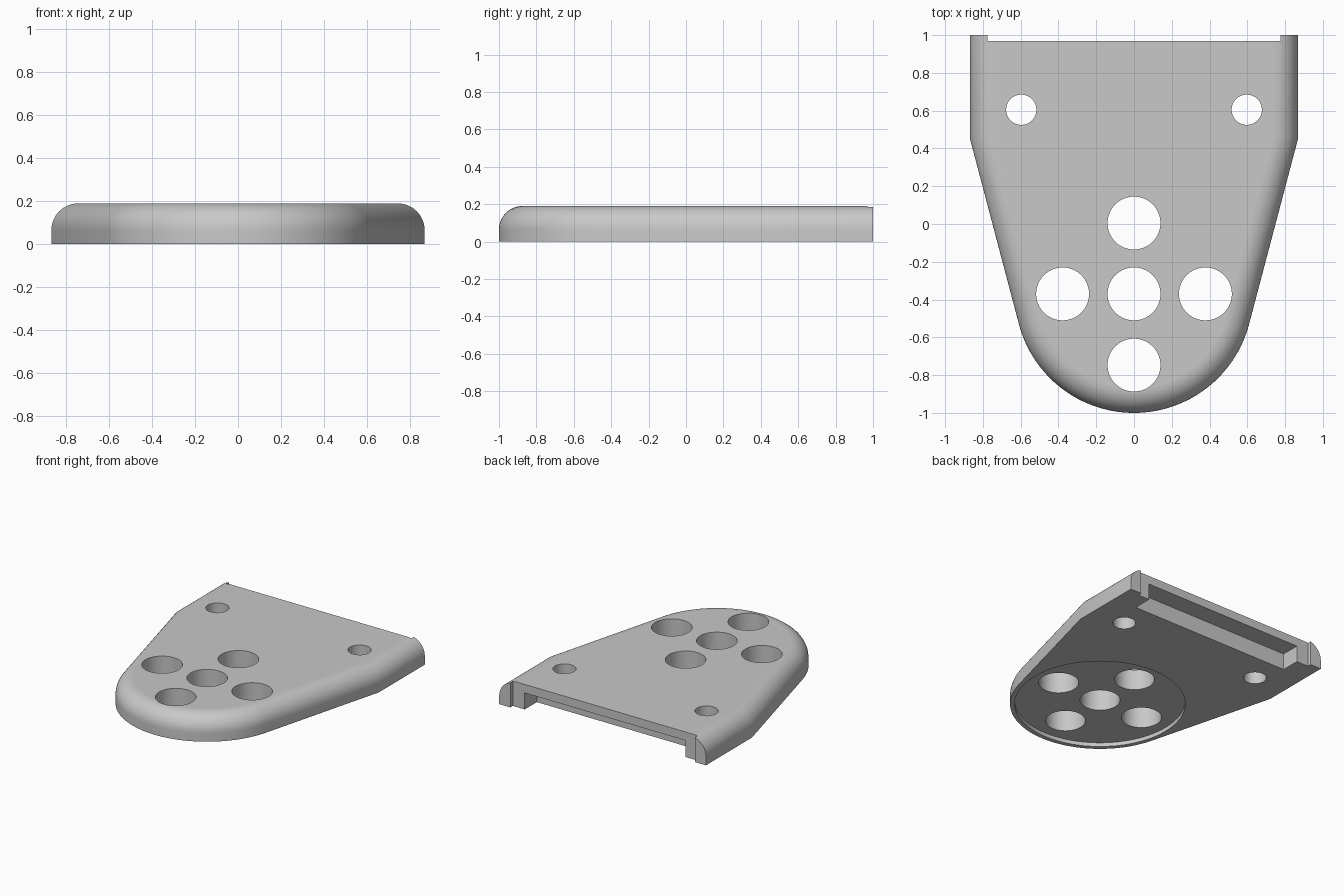
import bpy, bmesh, math

if "Cube" in bpy.data.objects:
    bpy.data.objects.remove(bpy.data.objects["Cube"], do_unlink=True)

HALF_W, SHOULDER_Y, BACK_Y = 0.868, 0.45, 1.0
NOSE_Y, NOSE_R = -0.37, 0.63
HEIGHT, FILLET = 0.19, 0.125
ARC_STEPS, FILLET_STEPS = 64, 12

grey = bpy.data.materials.new("plain grey")
grey.use_nodes = True
colour = (0.58, 0.58, 0.58, 1)
grey.diffuse_color = colour
grey.node_tree.nodes["Principled BSDF"].inputs["Base Color"].default_value = colour

# Angle at which the tapered side meets the round nose
rise = SHOULDER_Y - NOSE_Y
tangent = math.atan2(rise, HALF_W) - math.acos(NOSE_R / math.hypot(HALF_W, rise))


def outline(inset):
    """Plate outline moved inwards by inset, with the back edge kept in place."""
    r, x = NOSE_R - inset, HALF_W - inset
    shoulder = NOSE_Y + (r - math.cos(tangent) * x) / math.sin(tangent)
    points = [(-x, BACK_Y), (-x, shoulder)]
    start, sweep = math.pi - tangent, math.pi + 2 * tangent
    for i in range(ARC_STEPS + 1):
        a = start + sweep * i / ARC_STEPS
        points.append((r * math.cos(a), NOSE_Y + r * math.sin(a)))
    return points + [(x, shoulder), (x, BACK_Y)]


def new_object(name, bm):
    bmesh.ops.recalc_face_normals(bm, faces=bm.faces)
    mesh = bpy.data.meshes.new(name)
    bm.to_mesh(mesh)
    bm.free()
    mesh.materials.append(grey)
    obj = bpy.data.objects.new(name, mesh)
    bpy.context.collection.objects.link(obj)
    return obj


# Solid plate with a rounded upper edge
bm = bmesh.new()
levels = [(0, 0)]
for i in range(FILLET_STEPS + 1):
    a = math.pi / 2 * i / FILLET_STEPS
    levels.append((FILLET * (1 - math.cos(a)), HEIGHT - FILLET * (1 - math.sin(a))))
rings = [[bm.verts.new((x, y, z)) for x, y in outline(d)] for d, z in levels]
for low, high in zip(rings, rings[1:]):
    for i in range(len(low) - 1):
        bm.faces.new((low[i], low[i + 1], high[i + 1], high[i]))
bm.faces.new(rings[0])
bm.faces.new(rings[-1])
bm.faces.new([r[0] for r in rings] + [r[-1] for r in reversed(rings)])
plate = new_object("mounting_plate", bm)


def cut(bm):
    """Subtract a closed shape from the plate."""
    cutter = new_object("cutter", bm)
    cutter.hide_render = True
    mod = plate.modifiers.new("cut", "BOOLEAN")
    mod.operation, mod.solver, mod.object = "DIFFERENCE", "EXACT", cutter
    bpy.context.view_layer.objects.active = plate
    bpy.ops.object.modifier_apply(modifier=mod.name)
    bpy.data.objects.remove(cutter, do_unlink=True)


def cut_round(x, y, r, bottom, top, sides=64):
    bm = bmesh.new()
    bmesh.ops.create_cone(bm, cap_ends=True, segments=sides, radius1=r, radius2=r,
                          depth=top - bottom)
    bmesh.ops.translate(bm, verts=bm.verts, vec=(x, y, (top + bottom) / 2))
    cut(bm)


def cut_box(half_width, front, back, bottom, top):
    bm = bmesh.new()
    bmesh.ops.create_cube(bm, size=1)
    bmesh.ops.scale(bm, verts=bm.verts, vec=(2 * half_width, back - front, top - bottom))
    bmesh.ops.translate(bm, verts=bm.verts,
                        vec=(0, (front + back) / 2, (top + bottom) / 2))
    cut(bm)


# Back notch and the open pocket beneath the back lip
cut_box(0.775, 0.97, 1.1, -0.1, 0.3)
cut_box(0.675, 0.825, 1.05, -0.1, 0.125)

# Shallow round recess in the underside
cut_round(0, NOSE_Y, 0.597, -0.1, 0.03, 96)

# Five large holes in a cross, two small screw holes
for x, y in [(0, 0.005), (0, NOSE_Y), (0, -0.747), (0.378, NOSE_Y), (-0.378, NOSE_Y)]:
    cut_round(x, y, 0.14, -0.1, 0.3)
for side in (-1, 1):
    cut_round(side * 0.597, 0.605, 0.08, -0.1, 0.3)

# Smooth curves, crisp flat faces
bpy.ops.object.select_all(action="DESELECT")
plate.select_set(True)
bpy.context.view_layer.objects.active = plate
bpy.ops.object.shade_smooth_by_angle(angle=math.radians(30))
for face in plate.data.polygons:
    if abs(face.normal.z) > 0.999:
        face.use_smooth = False
